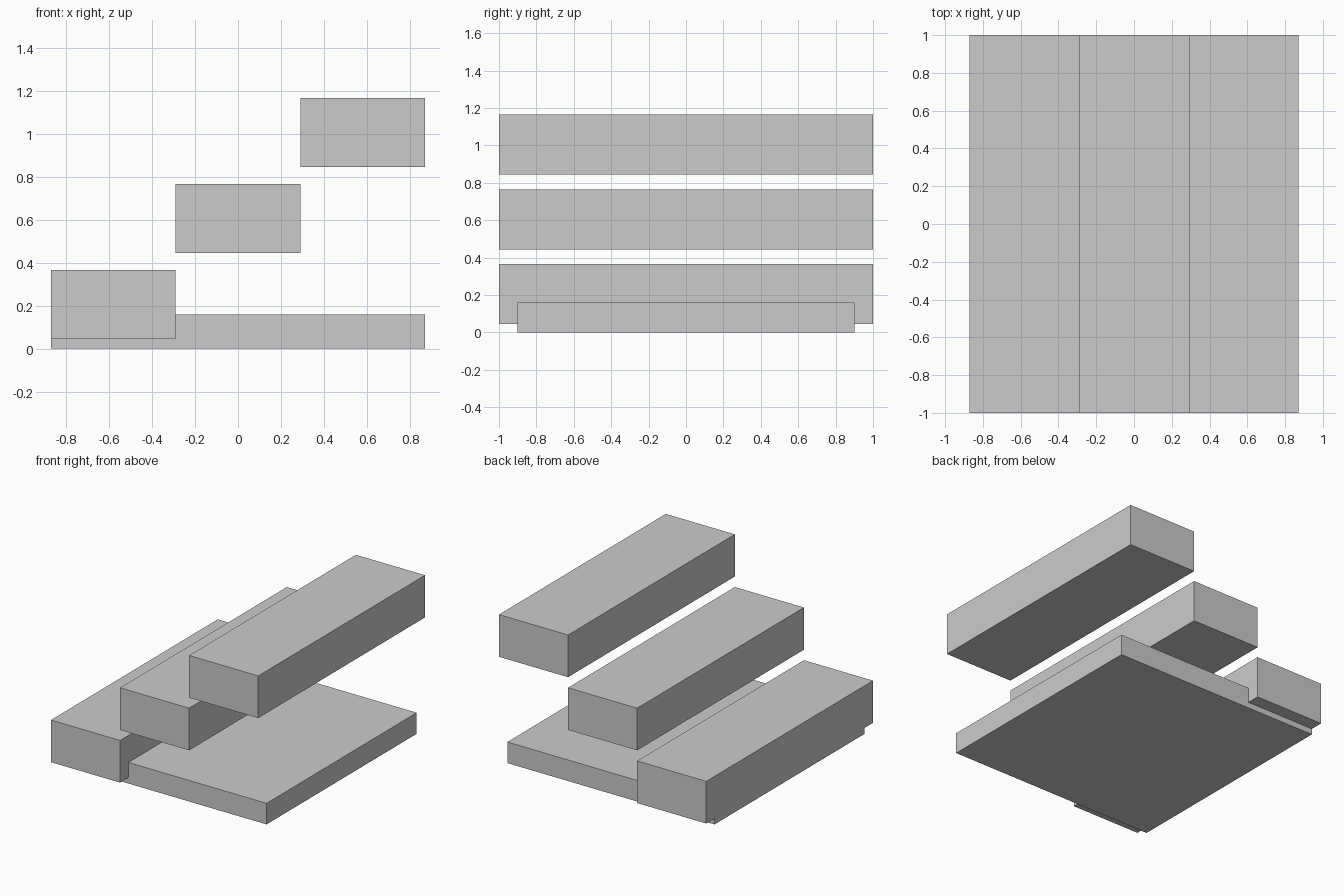
import bpy
import bmesh
from mathutils import Matrix, Vector

default_cube = bpy.data.objects.get("Cube")
if default_cube:
    bpy.data.objects.remove(default_cube, do_unlink=True)

# Single plain grey finish
grey = bpy.data.materials.new("light_grey")
grey.use_nodes = True
colour = (0.6, 0.6, 0.6, 1)
grey.diffuse_color = colour
grey.node_tree.nodes["Principled BSDF"].inputs["Base Color"].default_value = colour


def box(name, low, high):
    """Add a sharp-edged box between two opposite corners."""
    low, high = Vector(low), Vector(high)
    bm = bmesh.new()
    bmesh.ops.create_cube(bm, size=1, matrix=Matrix.Diagonal((*(high - low), 1)))
    mesh = bpy.data.meshes.new(name)
    bm.to_mesh(mesh)
    bm.free()
    mesh.materials.append(grey)
    obj = bpy.data.objects.new(name, mesh)
    obj.location = (low + high) / 2
    bpy.context.collection.objects.link(obj)
    return obj


half_width = 0.87
riser = 0.4
thickness = 0.32

# Base slab, slightly shorter than the treads
box("base_slab", (-half_width, -0.9, 0), (half_width, 0.9, 0.16))

# Three floating treads climbing towards the left
edges = (-half_width, -0.29, 0.29, half_width)
for i, name in enumerate(("lower_step", "middle_step", "upper_step")):
    bottom = 0.045 + i * riser
    box(name, (edges[i], -1, bottom), (edges[i + 1], 1, bottom + thickness))
